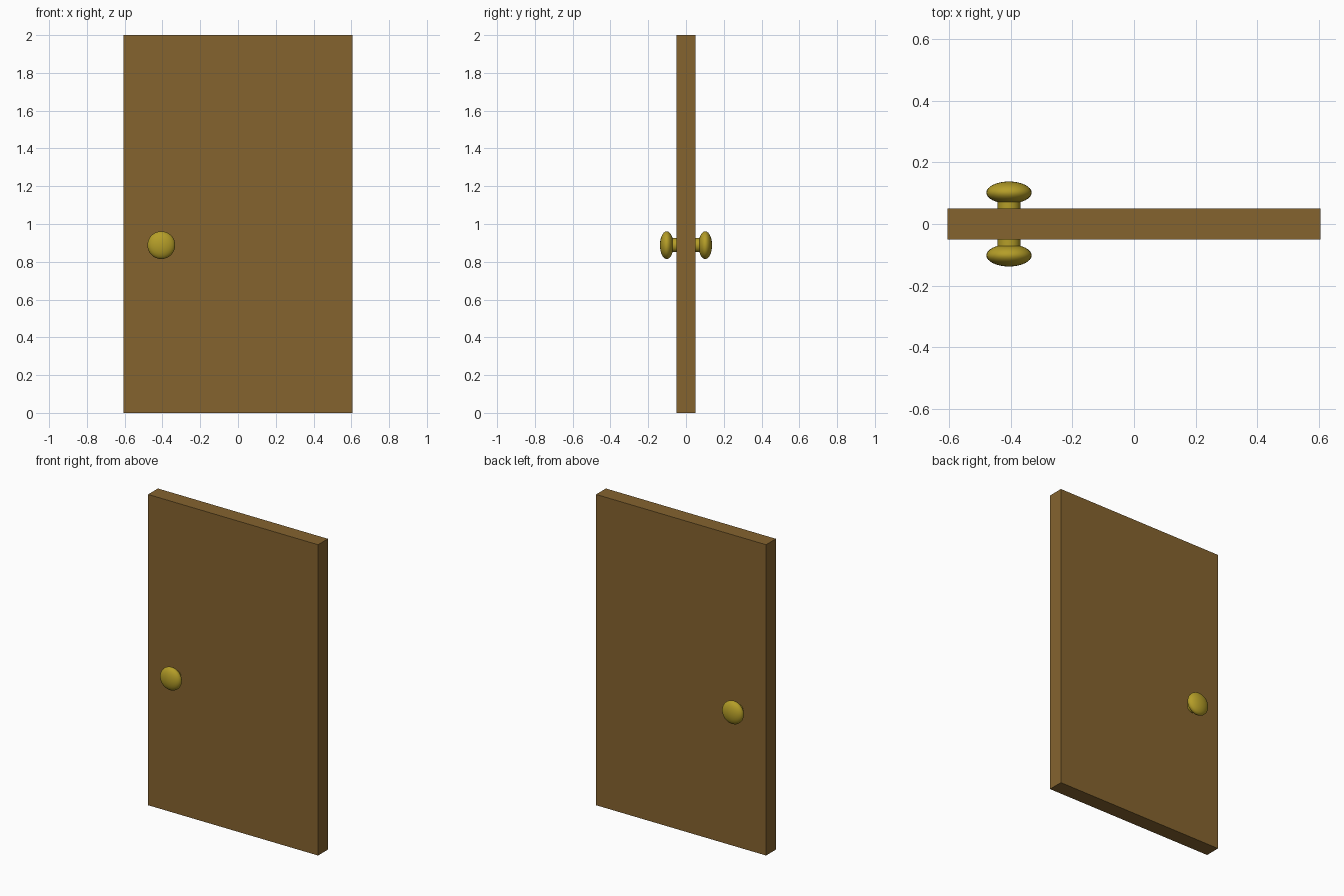
import bpy
import math

if "Cube" in bpy.data.objects:
    bpy.data.objects.remove(bpy.data.objects["Cube"])


def material(name, rgb):
    m = bpy.data.materials.new(name)
    m.diffuse_color = (*rgb, 1.0)
    m.use_nodes = True
    m.node_tree.nodes["Principled BSDF"].inputs["Base Color"].default_value = m.diffuse_color
    return m


wood = material("brown wood", (0.235, 0.126, 0.028))
brass = material("brass", (0.46, 0.34, 0.021))

KNOB_X, KNOB_Z = -0.406, 0.888


def finish(name, mat):
    ob = bpy.context.object
    ob.name = name
    ob.data.materials.append(mat)
    return ob


# Door slab
bpy.ops.mesh.primitive_cube_add(size=1, location=(0, 0, 1))
door = finish("door_panel", wood)
door.scale = (1.21, 0.1, 2.0)
bpy.ops.object.transform_apply(location=False, rotation=False, scale=True)

# Knob and stem on each side of the door
for side, label in ((-1, "front"), (1, "back")):
    bpy.ops.mesh.primitive_cylinder_add(
        vertices=32, radius=0.037, depth=0.06,
        location=(KNOB_X, side * 0.07, KNOB_Z), rotation=(math.pi / 2, 0, 0))
    finish(label + "_knob_stem", brass)
    bpy.ops.object.shade_smooth_by_angle(angle=math.radians(30))

    bpy.ops.mesh.primitive_uv_sphere_add(
        segments=32, ring_count=16, radius=0.0735,
        location=(KNOB_X, side * 0.102, KNOB_Z))
    knob = finish(label + "_knob", brass)
    knob.scale = (1, 0.49, 1)
    bpy.ops.object.transform_apply(location=False, rotation=False, scale=True)
    bpy.ops.object.shade_smooth()
